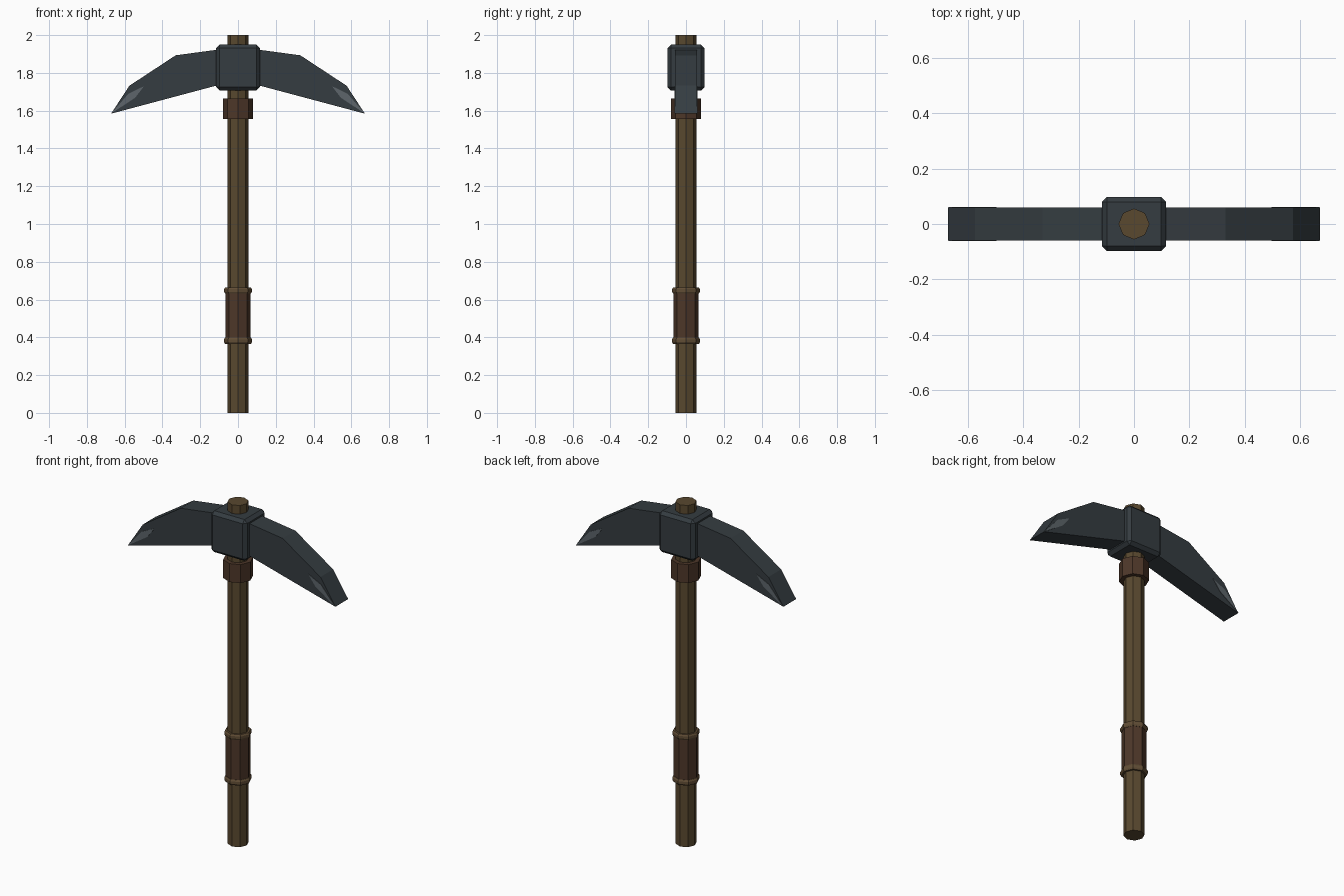
import bpy, bmesh, math

if "Cube" in bpy.data.objects:
    bpy.data.objects.remove(bpy.data.objects["Cube"])


def material(name, rgb):
    m = bpy.data.materials.new(name)
    m.diffuse_color = (*rgb, 1)
    m.use_nodes = True
    m.node_tree.nodes["Principled BSDF"].inputs["Base Color"].default_value = m.diffuse_color
    return m


WOOD = material("wood", (0.10, 0.065, 0.028))
LEATHER = material("leather", (0.075, 0.038, 0.022))
CORD = material("cord", (0.12, 0.075, 0.036))
IRON = material("iron", (0.035, 0.045, 0.052))
EDGE = material("worn_edge", (0.11, 0.13, 0.145))


def finish(name, bm, mat):
    bmesh.ops.recalc_face_normals(bm, faces=bm.faces)
    me = bpy.data.meshes.new(name)
    bm.to_mesh(me)
    bm.free()
    me.materials.append(mat)
    ob = bpy.data.objects.new(name, me)
    bpy.context.collection.objects.link(ob)
    return ob


def lathe(name, profile, mat, closed=False, sides=8):
    """Eight-sided turned part from (radius, z) points, corners on the axes."""
    bm = bmesh.new()
    rings = [[bm.verts.new((r * math.cos(2 * math.pi * i / sides),
                            r * math.sin(2 * math.pi * i / sides), z))
              for i in range(sides)] for r, z in profile]
    pairs = list(zip(rings, rings[1:]))
    if closed:
        pairs.append((rings[-1], rings[0]))
    else:
        bm.faces.new(rings[0])
        bm.faces.new(rings[-1])
    for a, b in pairs:
        for i in range(sides):
            j = (i + 1) % sides
            bm.faces.new((a[i], a[j], b[j], b[i]))
    return finish(name, bm, mat)


def prism(name, outline, half, mat, sign):
    """Front outline extruded along y, mirrored in x by sign."""
    bm = bmesh.new()
    f = bm.faces.new([bm.verts.new((sign * x, -half, z)) for x, z in outline])
    ext = bmesh.ops.extrude_face_region(bm, geom=[f])["geom"]
    bmesh.ops.translate(bm, vec=(0, 2 * half, 0),
                        verts=[g for g in ext if isinstance(g, bmesh.types.BMVert)])
    return finish(name, bm, mat)


# Handle, grip and collar
lathe("handle", [(0.056, 0), (0.056, 2)], WOOD)
lathe("grip", [(0.067, 0.38), (0.067, 0.65)], LEATHER)
lathe("collar", [(0.08, 1.557), (0.08, 1.665)], LEATHER)

# Cord rings at both ends of the grip
for label, z in (("lower", 0.382), ("upper", 0.648)):
    lathe(label + "_grip_ring",
          [(0.058, z - 0.016), (0.069, z - 0.016), (0.074, z - 0.007),
           (0.074, z + 0.007), (0.069, z + 0.016), (0.058, z + 0.016)],
          CORD, closed=True)

# Head block with chamfered edges
bm = bmesh.new()
bmesh.ops.create_cube(bm, size=1)
bmesh.ops.scale(bm, vec=(0.232, 0.196, 0.242), verts=bm.verts)
bmesh.ops.translate(bm, vec=(0, 0, 1.828), verts=bm.verts)
bmesh.ops.bevel(bm, geom=bm.edges[:], offset=0.018, segments=1, affect='EDGES')
finish("head_block", bm, IRON)

# Pick blades and the worn facets near their tips
blade = [(0.05, 1.93), (0.115, 1.922), (0.33, 1.893), (0.575, 1.732),
         (0.672, 1.584), (0.05, 1.75)]
facet = [(0.671, 1.585), (0.58, 1.69), (0.497, 1.73), (0.545, 1.668)]
for side, s in (("right", 1), ("left", -1)):
    prism(side + "_blade", blade, 0.059, IRON, s)
    prism(side + "_worn_edge", facet, 0.0615, EDGE, s)
